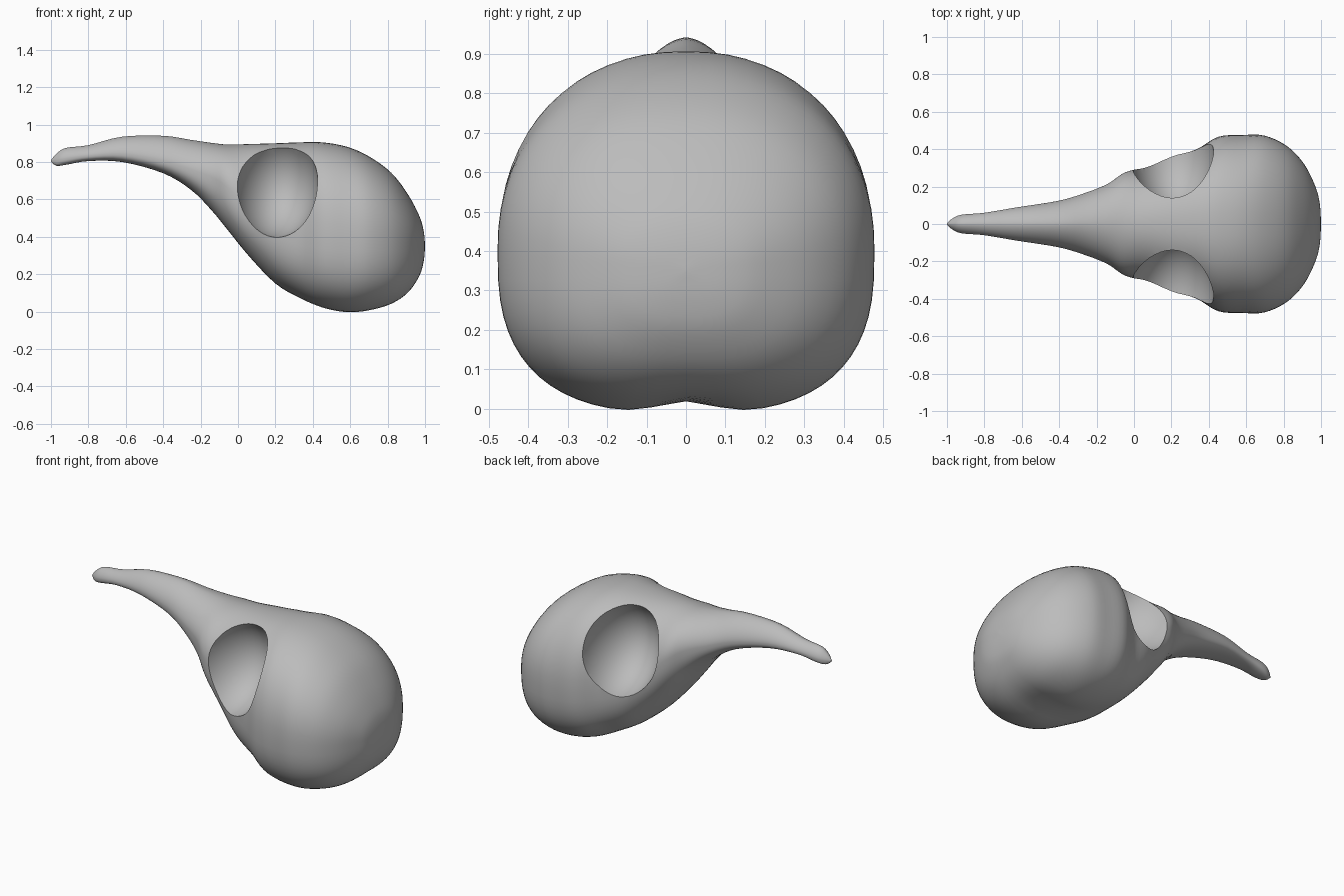
import bpy, bmesh
from math import cos, sin, pi, exp, radians

cube = bpy.data.objects.get("Cube")
if cube:
    bpy.data.objects.remove(cube)

# Bone material
bone = bpy.data.materials.new("grey bone")
bone.use_nodes = True
colour = (0.5, 0.5, 0.5, 1)
bone.diffuse_color = colour
bone.node_tree.nodes["Principled BSDF"].inputs["Base Color"].default_value = colour

# Length profile: x, underside z, top z, half width, height of widest point
PROFILE = [
    (-1.0, .80, .81, .004, .805), (-.97, .78, .845, .03, .81), (-.92, .785, .875, .05, .82),
    (-.8, .805, .89, .06, .835), (-.62, .8, .935, .09, .845), (-.4, .74, .94, .125, .81),
    (-.25, .65, .918, .17, .76), (-.14, .54, .902, .215, .72), (-.05, .43, .893, .275, .66),
    (.06, .295, .896, .305, .56), (.2, .15, .9, .362, .47), (.33, .07, .905, .397, .42),
    (.45, .015, .905, .466, .41), (.58, -.012, .882, .476, .4), (.7, -.002, .83, .472, .4),
    (.82, .035, .742, .415, .39), (.91, .1, .625, .32, .38), (.97, .19, .51, .2, .37),
    (.993, .27, .43, .11, .36), (1.0, .345, .355, .004, .35)]
RING, STEPS = 64, 4


def spline(a, b, c, d, t):
    return tuple(.5 * (2 * q + (r - p) * t + (2 * p - 5 * q + 4 * r - s) * t * t
                       + (3 * q - p - 3 * r + s) * t ** 3) for p, q, r, s in zip(a, b, c, d))


def signed_power(v, e):
    return abs(v) ** e * (1 if v > 0 else -1)


def section(bm, x, low, high, half, mid):
    """Ring with a ridged top on the beak, fuller on the braincase, grooved below."""
    ring = []
    groove = .032 * exp(-((x - .62) / .2) ** 2)
    braincase = max(0, min(1, (x + .3) / .6))
    top_power = 1.7 + .55 * braincase
    for i in range(RING):
        a = 2 * pi * i / RING
        e = 2 / (top_power if sin(a) >= 0 else 2.75)
        y = half * signed_power(cos(a), e)
        h = signed_power(sin(a), e)
        z = mid + h * ((high - mid) if h > 0 else (mid - low))
        if h < 0:
            z -= h * groove * exp(-(y / .1) ** 2)
        ring.append(bm.verts.new((x, y, z)))
    return ring


# Skull: one lofted body from beak tip to braincase
bm = bmesh.new()
rings = []
last = len(PROFILE) - 1
for i in range(last):
    pts = [PROFILE[max(0, min(last, i + k))] for k in (-1, 0, 1, 2)]
    rings += [section(bm, *spline(*pts, s / STEPS)) for s in range(STEPS)]
rings.append(section(bm, *PROFILE[last]))
for r, s in zip(rings, rings[1:]):
    for i in range(RING):
        j = (i + 1) % RING
        bm.faces.new((r[i], r[j], s[j], s[i]))
bm.faces.new(rings[0])
bm.faces.new(rings[-1])
bmesh.ops.recalc_face_normals(bm, faces=bm.faces)
mesh = bpy.data.meshes.new("skull")
bm.to_mesh(mesh)
bm.free()
mesh.materials.append(bone)
skull = bpy.data.objects.new("skull", mesh)
bpy.context.collection.objects.link(skull)

# Eye sockets: deep bowls hollowed out of both sides, open towards the roof
for side, name in ((-1, "right"), (1, "left")):
    bpy.ops.mesh.primitive_uv_sphere_add(segments=40, ring_count=24, radius=1,
                                         location=(.2, side * .4, .69),
                                         rotation=(0, 0, side * radians(6)))
    cutter = bpy.context.object
    cutter.name = name + "_socket_cutter"
    cutter.scale = (.225, .335, .295)
    cutter.hide_render = True
    cutter.data.materials.append(bone)
    bpy.context.view_layer.objects.active = skull
    cut = skull.modifiers.new(name + "_socket", "BOOLEAN")
    cut.operation = "DIFFERENCE"
    cut.solver = "EXACT"
    cut.object = cutter
    bpy.ops.object.modifier_apply(modifier=cut.name)
    bpy.data.objects.remove(cutter)

# Smooth bone with crisp socket rims
bpy.ops.object.select_all(action="DESELECT")
skull.select_set(True)
bpy.context.view_layer.objects.active = skull
bpy.ops.object.shade_smooth_by_angle(angle=radians(40))
